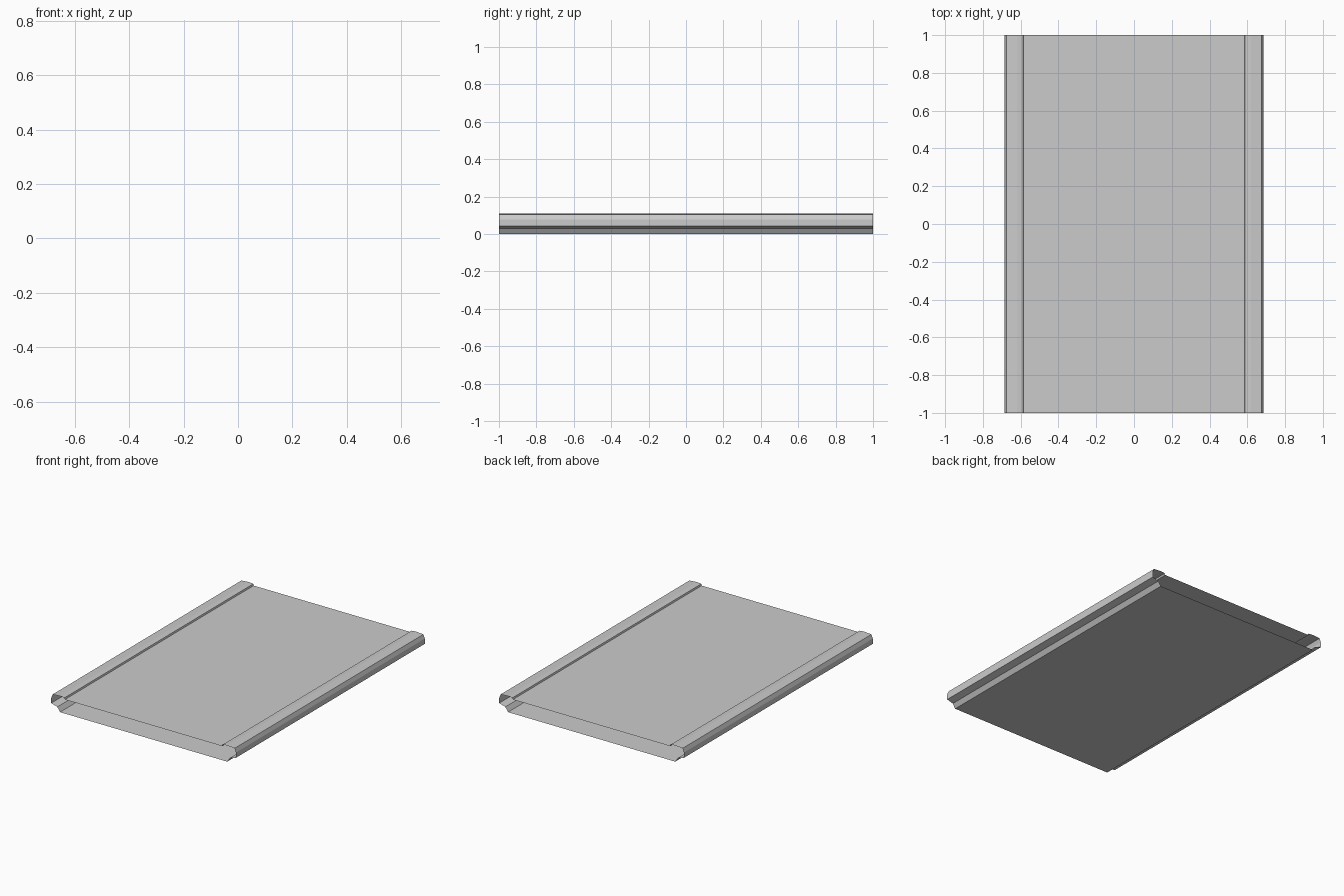
import bpy, bmesh

if "Cube" in bpy.data.objects:
    bpy.data.objects.remove(bpy.data.objects["Cube"])

# Half of the cross-section (x, z), from the floor up to the recessed top panel
half = [(0.62, 0.0), (0.64, 0.03), (0.685, 0.043), (0.685, 0.078),
        (0.675, 0.104), (0.62, 0.108), (0.587, 0.105), (0.584, 0.094)]

# Mirror into a closed outline
outline = half + [(-x, z) for x, z in reversed(half)]

# Open-ended thin shell: sweep the outline along y
bm = bmesh.new()
front = [bm.verts.new((x, -1, z)) for x, z in outline]
back = [bm.verts.new((x, 1, z)) for x, z in outline]
n = len(outline)
for i in range(n):
    j = (i + 1) % n
    bm.faces.new((front[i], front[j], back[j], back[i]))
bmesh.ops.recalc_face_normals(bm, faces=bm.faces)

mesh = bpy.data.meshes.new("panel_shell")
bm.to_mesh(mesh)
bm.free()
shell = bpy.data.objects.new("panel_shell", mesh)
bpy.context.collection.objects.link(shell)
